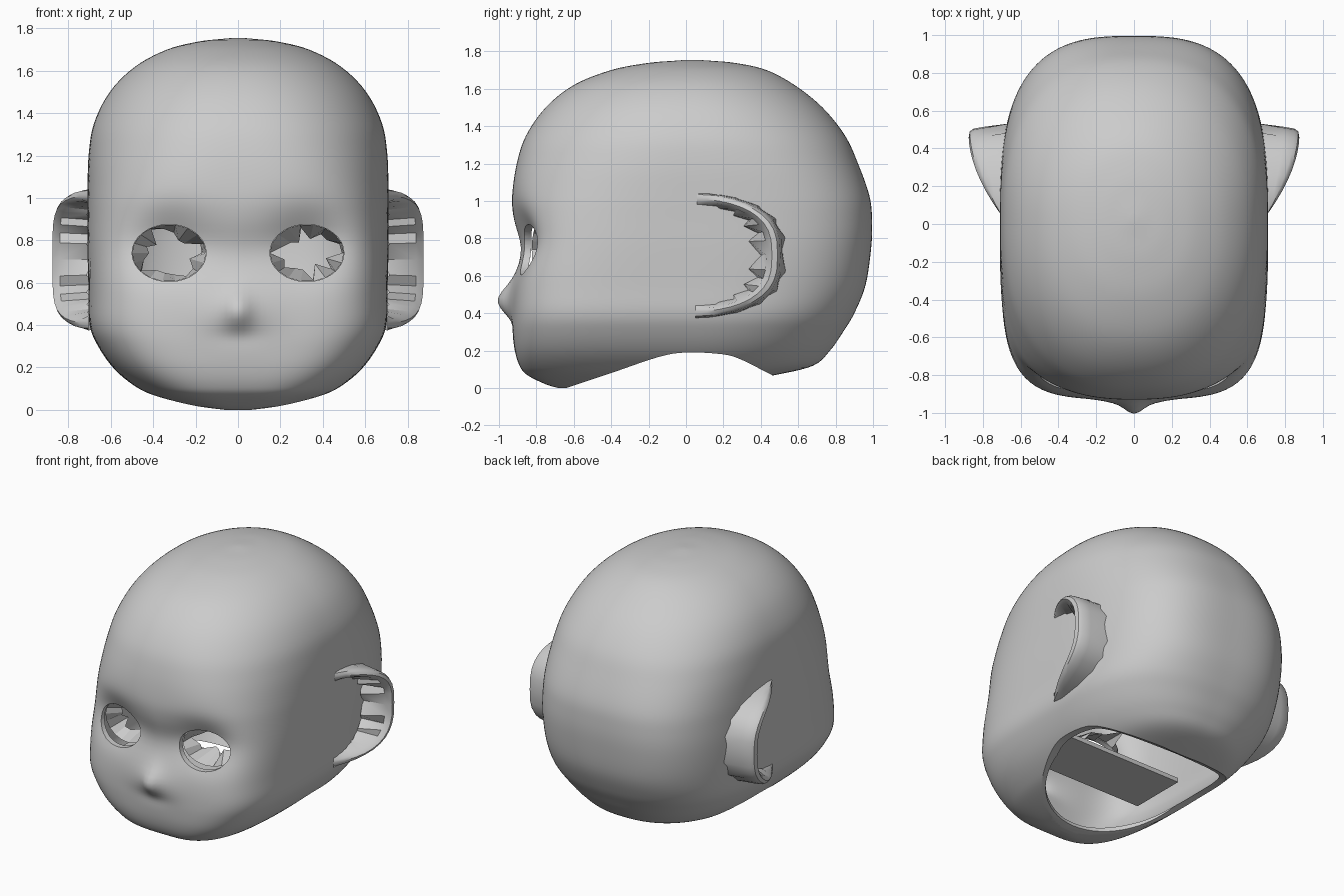
import bpy, bmesh, random
from math import sin, cos, pi, exp

random.seed(4)
if "Cube" in bpy.data.objects:
    bpy.data.objects.remove(bpy.data.objects["Cube"])

grey = bpy.data.materials.new("plain grey")
grey.use_nodes = True
grey.diffuse_color = (0.6, 0.6, 0.6, 1)
grey.node_tree.nodes["Principled BSDF"].inputs["Base Color"].default_value = (0.6, 0.6, 0.6, 1)


def smooth_rows(rows, steps):
    """Catmull-Rom interpolation through rows of values."""
    padded = [rows[0]] + rows + [rows[-1]]
    out = []
    for i in range(len(rows) - 1):
        quad = padded[i:i + 4]
        for k in range(steps):
            t = k / steps
            out.append(tuple(
                b + t / 2 * (c - a + t * (2 * a - 5 * b + 4 * c - d + t * (3 * (b - c) + d - a)))
                for a, b, c, d in zip(*quad)))
    return out + [rows[-1]]


def loft(name, rings, closed=True, caps=False):
    """Skin a list of equally long point rings."""
    bm = bmesh.new()
    verts = [[bm.verts.new(p) for p in ring] for ring in rings]
    count = len(rings[0])
    for low, high in zip(verts, verts[1:]):
        for i in range(count if closed else count - 1):
            j = (i + 1) % count
            bm.faces.new((low[i], low[j], high[j], high[i]))
    if caps:
        bm.faces.new(verts[0][::-1])
        bm.faces.new(verts[-1])
    bmesh.ops.recalc_face_normals(bm, faces=bm.faces)
    mesh = bpy.data.meshes.new(name)
    bm.to_mesh(mesh)
    bm.free()
    mesh.materials.append(grey)
    obj = bpy.data.objects.new(name, mesh)
    bpy.context.collection.objects.link(obj)
    return obj


def activate(obj):
    bpy.ops.object.select_all(action='DESELECT')
    obj.select_set(True)
    bpy.context.view_layer.objects.active = obj


def smooth(obj, angle=0.6):
    activate(obj)
    bpy.ops.object.shade_smooth_by_angle(angle=angle)


def cut(obj, cutter):
    cutter.hide_render = True
    activate(obj)
    mod = obj.modifiers.new("cut", 'BOOLEAN')
    mod.operation = 'DIFFERENCE'
    mod.solver = 'EXACT'
    mod.object = cutter
    bpy.ops.object.modifier_apply(modifier=mod.name)
    bpy.data.objects.remove(cutter)


def bump(u, v):
    return exp(-u * u - v * v)


# Head: boxy-faced, round-backed horizontal slices (height, half width, front, back)
MID = 0.03
slices = smooth_rows([
    (0, .10, -.68, .05), (.02, .24, -.75, .2), (.07, .41, -.85, .48),
    (.12, .50, -.89, .68), (.2, .59, -.915, .77), (.3, .66, -.925, .84),
    (.4, .70, -.925, .90), (.55, .705, -.92, .96), (.75, .71, -.92, .99),
    (.9, .71, -.93, .995), (1.03, .71, -.93, .98), (1.2, .705, -.905, .92),
    (1.35, .68, -.855, .85), (1.5, .605, -.75, .73), (1.62, .485, -.6, .58),
    (1.7, .335, -.4, .43), (1.737, .19, -.21, .27), (1.75, .08, -.06, .13),
    (1.755, .02, .01, .05)], 5)


def head_ring(z, width, front, back, count=160):
    ring = []
    for i in range(count):
        a = 2 * pi * i / count
        c, s = cos(a), sin(a)
        if s > 0:
            power = 2 + .95 * bump((z - .75) / .6, 0)
        else:
            power = 2.2 + 2.2 * bump((z - .42) / .6, 0)
        r = (abs(c) ** power + abs(s) ** power) ** (-1 / power)
        x = width * r * c
        y = MID + r * s * (back - MID if s > 0 else MID - front)
        if s < 0:
            # eye hollows and bridge dip
            y += .08 * bump((abs(x) - .35) / .19, (z - .79) / .16)
            y += .035 * bump(x / .45, (z - .74) / .14)
            # nose, its soft base, and the crease below it
            y -= .045 * bump(x / .06, (z - .47) / .08)
            y -= .04 * bump(x / .17, (z - .47) / .12)
            y += .012 * bump(x / .12, (z - .35) / .05)
        ring.append((x, y, z))
    return ring


head = loft("head_shell", [head_ring(*s) for s in slices], caps=True)
activate(head)
wall = head.modifiers.new("wall", 'SOLIDIFY')
wall.thickness = 0.035
wall.offset = -1
bpy.ops.object.modifier_apply(modifier=wall.name)

# Neck opening: arched cut across the underside, widened by an oval hole
arch = smooth_rows([(-.64, 0), (-.4, .08), (-.15, .165), (0, .19),
                    (.2, .18), (.3, .15), (.4, .1), (.46, .07)], 4)
profile = [(-.64, -.2)] + arch + [(.46, -.2)]
cut(head, loft("neck_cutter", [[(x, y, z) for y, z in profile] for x in (-.9, .9)], caps=True))
oval = [(.5 * cos(pi * i / 32), -.09 + .51 * sin(pi * i / 32)) for i in range(64)]
cut(head, loft("oval_cutter", [[(x, y, z) for x, y in oval] for z in (-.2, .23)], caps=True))

# Eye openings
EYE_X, EYE_Z, EYE_W, EYE_H = .325, .74, .175, .135


def eye_point(side, a, scale):
    return side * (EYE_X + scale * EYE_W * cos(a)), EYE_Z + scale * EYE_H * sin(a)


for side in (-1, 1):
    outline = [eye_point(side, 2 * pi * i / 32, 1) for i in range(32)]
    cut(head, loft("eye_cutter", [[(x, y, z) for x, z in outline] for y in (-1.1, -.5)], caps=True))
smooth(head)

EAR_STEPS = 20
# Ear cross-section: outward reach, depth radius, height radius
ear_section = [(-.7, .47, .335), (.5, .465, .33), (.85, .455, .325), (.97, .44, .315),
               (1, .41, .3), (.8, .38, .285), (-.1, .35, .27)]


def ear_ring(side, row, reach, depth, height):
    ring = []
    for i in range(EAR_STEPS + 1):
        a = pi * (i / EAR_STEPS - .5)
        c, s = max(cos(a), 0), sin(a)
        out, d = reach, depth
        # ragged teeth where the ear meets the head
        if i % 2 and row == 0:
            out, d = -.35, depth + .02
        if i % 2 and row == len(ear_section) - 1:
            out, d = .05, depth - .06
        x = .705 + .17 * out * (1 - (1 - c) ** 1.75)
        rise = height * abs(s) ** .7 * (1 if s > 0 else -1)
        ring.append((side * x, .05 + d * c, .71 + rise))
    return ring


for side, label in ((-1, "right"), (1, "left")):
    ear = loft(label + "_ear", [ear_ring(side, n, *row) for n, row in enumerate(ear_section)],
               closed=False)
    smooth(ear)

    # Ragged socket lining behind each eye opening
    front, back = [], []
    for i in range(18):
        a = 2 * pi * i / 18
        x, z = eye_point(side, a, 1)
        y = -.79 + .2 * (abs(x) - EYE_X)
        front.append((x, y, z))
        x, z = eye_point(side, a, random.uniform(.4, 1))
        back.append((x, y + random.uniform(.06, .22), z))
    loft(label + "_eye_socket", [front, back])

# Inner crossbar
bar = [(-.62, .37), (-.22, .37), (-.22, .4), (-.62, .4)]
loft("inner_crossbar", [[(x, y, z) for y, z in bar] for x in (-.55, .55)], caps=True)
